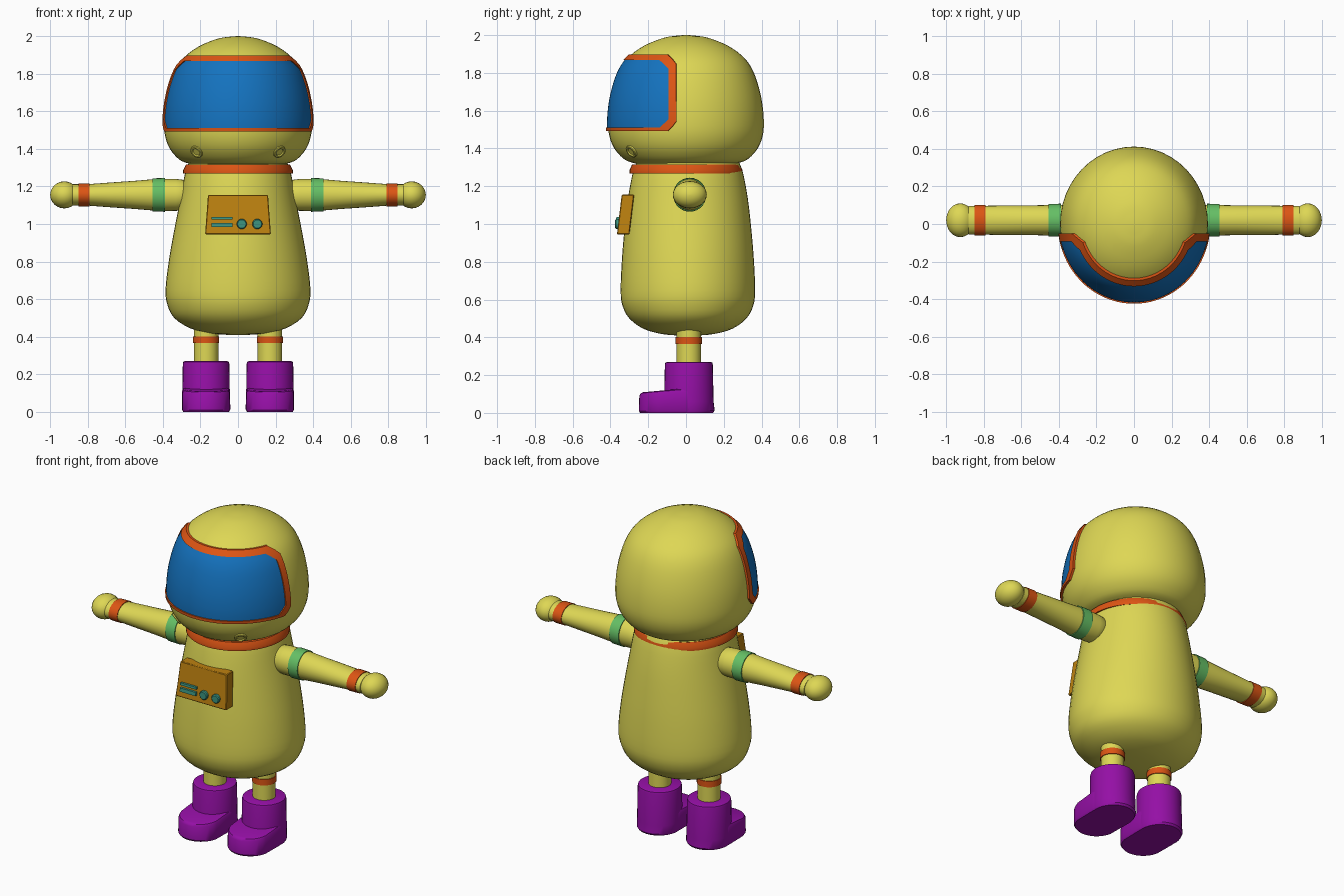
import bpy, bmesh, math
from mathutils import Vector

if "Cube" in bpy.data.objects:
    bpy.data.objects.remove(bpy.data.objects["Cube"])

COLOURS = {
    "yellow": (0.73, 0.68, 0.09, 1), "orange": (0.72, 0.09, 0.007, 1),
    "blue": (0.007, 0.17, 0.52, 1), "purple": (0.30, 0.005, 0.38, 1),
    "green": (0.13, 0.52, 0.13, 1), "ochre": (0.51, 0.22, 0.005, 1),
    "teal": (0.045, 0.30, 0.22, 1)}
MATS = {}
for key, rgba in COLOURS.items():
    MATS[key] = bpy.data.materials.new(key)
    MATS[key].diffuse_color = rgba


def finish(name, bm, colour, loc=(0, 0, 0)):
    bmesh.ops.recalc_face_normals(bm, faces=bm.faces)
    me = bpy.data.meshes.new(name)
    bm.to_mesh(me)
    bm.free()
    me.materials.append(MATS[colour])
    ob = bpy.data.objects.new(name, me)
    ob.location = loc
    bpy.context.collection.objects.link(ob)
    return ob


def bridge(bm, r0, r1):
    n = len(r0)
    for i in range(n):
        bm.faces.new((r0[i], r0[(i + 1) % n], r1[(i + 1) % n], r1[i]))


def loft(name, rings, colour, axis="z", loc=(0, 0, 0), n=32, stretch=0, slope=0):
    """Elliptical rings (t, a, b) along an axis, capped at both ends."""
    bm = bmesh.new()
    loops = []
    for t, a, b in rings:
        loop = []
        for i in range(n):
            w = 2 * math.pi * i / n
            p, q = a * math.cos(w), b * math.sin(w)
            if math.sin(w) < -1e-6:
                q -= stretch
            co = {"z": (p, q, t), "x": (t, p, q), "y": (p, t, q)}[axis]
            v = bm.verts.new(co)
            v.co.z += slope * t * q
            loop.append(v)
        loops.append(loop)
    for r0, r1 in zip(loops, loops[1:]):
        bridge(bm, r0, r1)
    bm.faces.new(loops[0])
    bm.faces.new(loops[-1])
    return finish(name, bm, colour, loc)


def smooth(pts, k=3):
    """Catmull-Rom refinement of a profile."""
    P = [Vector(p) for p in pts]
    P = [2 * P[0] - P[1]] + P + [2 * P[-1] - P[-2]]
    out = []
    for a, b, c, d in zip(P, P[1:], P[2:], P[3:]):
        for j in range(k):
            s = j / k
            out.append(0.5 * (2 * b + (c - a) * s + (2 * a - 5 * b + 4 * c - d) * s * s
                              + (3 * b - a - 3 * c + d) * s ** 3))
    return out + [P[-2]]


# Helmet
HX = 0.955
HEAD = smooth([(1.318, .25), (1.325, .285), (1.345, .33), (1.40, .38), (1.47, .407),
               (1.55, .412), (1.65, .402), (1.75, .378), (1.83, .345), (1.89, .298),
               (1.945, .22), (1.985, .12), (1.997, .05), (2.0, .01)])
loft("helmet", [(z, r * HX, r) for z, r in HEAD], "yellow", n=48)


def head_r(z):
    for a, b in zip(HEAD, HEAD[1:]):
        if a[0] <= z <= b[0]:
            return a[1] + (b[1] - a[1]) * (z - a[0]) / (b[0] - a[0])


def patch(bm, z0, z1, edge, out, rows=16, cols=32):
    """Grid of points on the helmet front, with cut corners."""
    grid = []
    for i in range(rows + 1):
        z = z0 + (z1 - z0) * i / rows
        r = head_r(z)
        lim = edge + max(0, 0.045 - min(z - z0, z1 - z))
        top = math.acos(lim / r)
        grid.append([bm.verts.new(((r + out) * HX * math.sin(w), -(r + out) * math.cos(w), z))
                     for w in (top * (2 * j / cols - 1) for j in range(cols + 1))])
    return grid


def rim(g):
    return g[0] + [r[-1] for r in g[1:]] + g[-1][-2::-1] + [r[0] for r in g[-2:0:-1]]


OUTER, INNER = (1.492, 1.898, 0.05), (1.510, 1.868, 0.09)
bm = bmesh.new()
g = patch(bm, *INNER, 0.006)
for r0, r1 in zip(g, g[1:]):
    for j in range(len(r0) - 1):
        bm.faces.new((r0[j], r0[j + 1], r1[j + 1], r1[j]))
finish("visor", bm, "blue")

# Raised visor frame
bm = bmesh.new()
loops = [rim(patch(bm, *e, o)) for e, o in
         ((OUTER, -.01), (OUTER, .013), (INNER, .013), (INNER, -.01))]
for r0, r1 in zip(loops, loops[1:] + loops[:1]):
    bridge(bm, r0, r1)
bmesh.ops.delete(bm, geom=[v for v in bm.verts if not v.link_faces], context="VERTS")
finish("visor_frame", bm, "orange")

# Body and collar
BODY = smooth([(.41, .06, .06), (.418, .15, .14), (.445, .255, .235), (.50, .34, .31),
               (.57, .376, .347), (.65, .386, .356), (.80, .369, .350), (.95, .343, .338),
               (1.13, .308, .318), (1.27, .282, .292), (1.33, .26, .27)])
loft("body", BODY, "yellow", loc=(0, .01, 0), n=48)
loft("collar", [(1.268, .27, .28), (1.268, .292, .298), (1.285, .293, .299),
                (1.316, .277, .285), (1.316, .25, .25)], "orange", n=48)

# Arms, legs and helmet buttons, both sides
for s, side in ((1, "left"), (-1, "right")):
    def arm(part, rings, colour):
        loft(f"{side}_{part}", [(s * x, a, b) for x, a, b in rings], colour,
             "x", (0, .02, 1.155), 28)

    arm("arm", [(.25, .03, .03), (.26, .06, .06), (.29, .08, .08), (.33, .082, .085),
                (.42, .082, .086), (.55, .079, .075), (.68, .078, .066),
                (.80, .077, .057), (.88, .077, .057)], "yellow")
    arm("shoulder_band", [(.39, .08, .08), (.39, .088, .09), (.455, .087, .088),
                          (.455, .07, .07)], "green")
    arm("wrist_band", [(.79, .07, .05), (.79, .081, .062), (.85, .081, .061),
                       (.85, .07, .05)], "orange")
    hand = [(0.925 - .075 * math.cos(w), .09 * math.sin(w), .072 * math.sin(w))
            for w in (math.pi * (i + .2) / 12.4 for i in range(13))]
    arm("hand", hand, "yellow")

    x = .17 * s
    loft(f"{side}_leg", [(.2, .065, .065), (.47, .065, .065)], "yellow", loc=(x, .015, 0))
    loft(f"{side}_ankle_band", [(.365, .06, .06), (.365, .07, .07), (.402, .07, .07),
                                (.402, .06, .06)], "orange", loc=(x, .015, 0))
    loft(f"{side}_boot_shaft", [(0, .122, .128), (.012, .127, .137), (.06, .127, .131),
                                (.255, .124, .127), (.266, .121, .124), (.27, .112, .115)],
         "purple", loc=(x, .015, 0))
    loft(f"{side}_boot_foot", [(0, .122, .122), (.012, .129, .129), (.11, .128, .126),
                               (.124, .122, .118), (.129, .11, .105)], "purple",
         loc=(x, -.01, 0), stretch=.111, slope=.7)

    button = loft(f"{side}_helmet_button", [(-.02, .036, .036), (.006, .036, .036),
                  (.009, .032, .032), (.009, .024, .024), (.003, .02, .02)], "yellow", n=24)
    r = head_r(1.385)
    bx = .22 * s
    by = -r * math.sqrt(1 - (bx / (r * HX)) ** 2)
    button.location = (bx, by, 1.385)
    button.rotation_euler = Vector((bx, by, -.24)).to_track_quat("Z", "Y").to_euler()


# Chest pack: sheared, tapered boxes with knobs
def box(name, centre, size, colour, taper=0):
    bm = bmesh.new()
    bmesh.ops.create_cube(bm, size=1)
    for v in bm.verts:
        v.co = Vector(centre) + Vector([c * d for c, d in zip(v.co, size)])
        dz = v.co.z - 1.05
        v.co.x *= 1 - taper * dz
        v.co.y += .12 * dz
    if taper:
        bmesh.ops.bevel(bm, geom=bm.edges[:], offset=.004, segments=1, affect="EDGES")
    finish(name, bm, colour)


box("chest_pack", (0, -.32, 1.05), (.335, .066, .21), "ochre", .43)
box("upper_slot", (-.085, -.357, 1.03), (.11, .02, .014), "teal")
box("lower_slot", (-.085, -.357, .995), (.11, .02, .022), "teal")
for i, kx in enumerate((.02, .103)):
    loft(f"chest_knob_{i + 1}", [(-.345, .027, .027), (-.370, .027, .027),
         (-.375, .022, .022)], "teal", "y", (kx, 0, 1.0), 20)

# Smooth shading with crisp edges
bpy.ops.object.select_all(action="SELECT")
bpy.context.view_layer.objects.active = bpy.data.objects["body"]
bpy.ops.object.shade_smooth_by_angle(angle=math.radians(35))

for m in bpy.data.materials:
    if m.users and not m.is_grease_pencil:
        m.use_nodes = True
        m.node_tree.nodes["Principled BSDF"].inputs["Base Color"].default_value = m.diffuse_color
